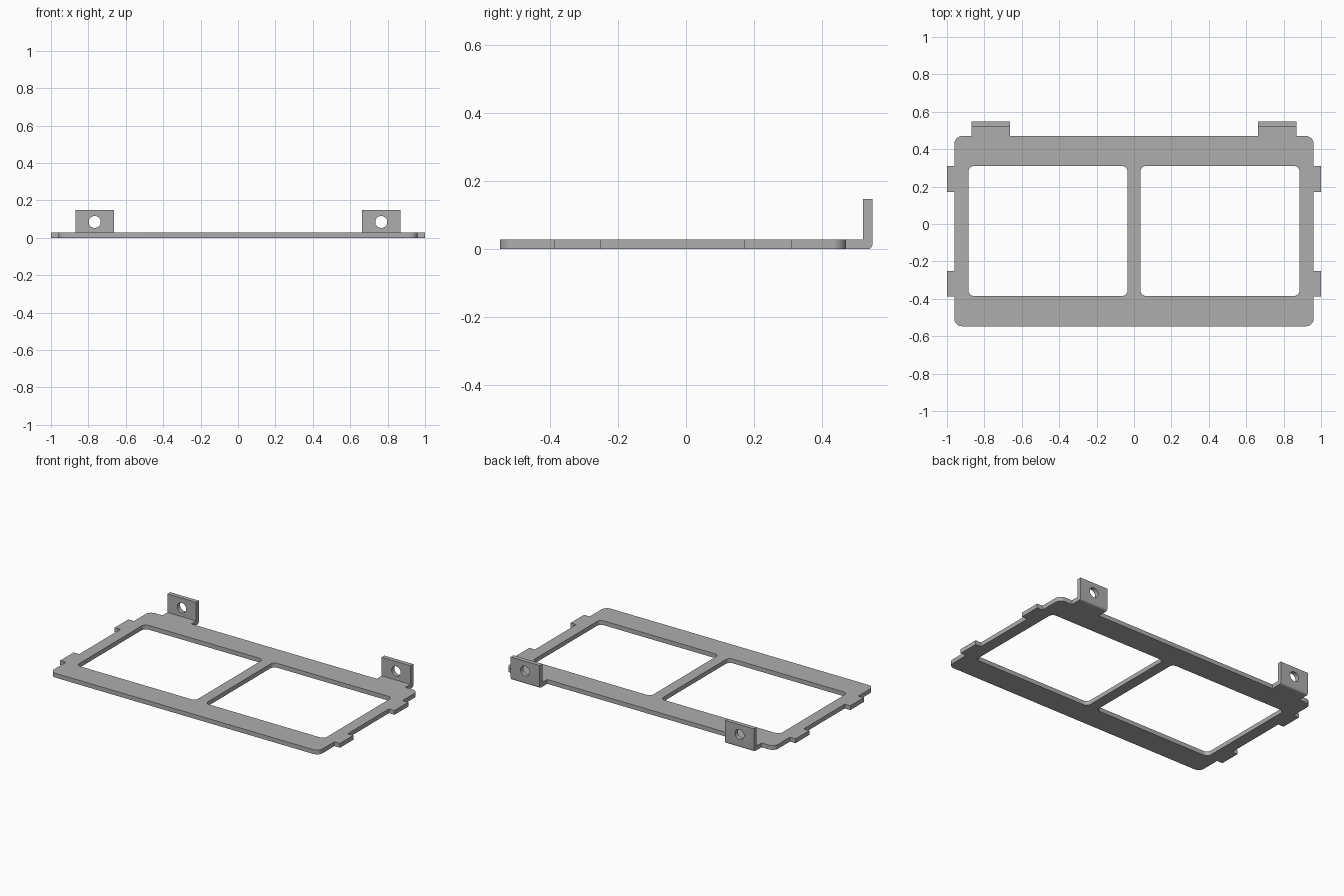
import bpy, math
from mathutils import Matrix

if "Cube" in bpy.data.objects:
    bpy.data.objects.remove(bpy.data.objects["Cube"])

T = 0.028  # sheet thickness

steel = bpy.data.materials.new("grey_steel")
steel.diffuse_color = (0.42, 0.42, 0.42, 1)
steel.use_nodes = True
steel.node_tree.nodes["Principled BSDF"].inputs["Base Color"].default_value = steel.diffuse_color


def arc(cx, cy, r, a0, a1, n=8):
    return [(cx + r * math.cos(math.radians(a0 + (a1 - a0) * i / n)),
             cy + r * math.sin(math.radians(a0 + (a1 - a0) * i / n))) for i in range(n + 1)]


def rounded_rect(x0, x1, y0, y1, r):
    return (arc(x1 - r, y0 + r, r, -90, 0) + arc(x1 - r, y1 - r, r, 0, 90)
            + arc(x0 + r, y1 - r, r, 90, 180) + arc(x0 + r, y0 + r, r, 180, 270))


def sheet(name, loops, depth, matrix):
    """Fill 2D loops (later loops are holes) and extrude them by depth."""
    cu = bpy.data.curves.new(name, 'CURVE')
    cu.dimensions = '2D'
    cu.fill_mode = 'BOTH'
    cu.extrude = depth / 2
    for pts in loops:
        sp = cu.splines.new('POLY')
        sp.points.add(len(pts) - 1)
        for p, (x, y) in zip(sp.points, pts):
            p.co = (x, y, 0, 1)
        sp.use_cyclic_u = True
    ob = bpy.data.objects.new(name, cu)
    bpy.context.collection.objects.link(ob)
    ob.matrix_world = matrix
    bpy.ops.object.select_all(action='DESELECT')
    ob.select_set(True)
    bpy.context.view_layer.objects.active = ob
    bpy.ops.object.convert(target='MESH')
    ob = bpy.context.object
    ob.name = name
    ob.data.materials.clear()
    ob.data.materials.append(steel)
    # Weld caps to the walls
    bpy.ops.object.mode_set(mode='EDIT')
    bpy.ops.mesh.select_all(action='SELECT')
    bpy.ops.mesh.remove_doubles(threshold=0.0001)
    bpy.ops.mesh.normals_make_consistent(inside=False)
    bpy.ops.object.mode_set(mode='OBJECT')
    bpy.ops.object.shade_smooth_by_angle(angle=math.radians(30))
    return ob


# Frame plate: right half of the outline with side tabs, mirrored to the left
R = 0.04
right = (arc(0.96 - R, -0.547 + R, R, -90, 0)
         + [(0.96, -0.387), (1, -0.387), (1, -0.25), (0.96, -0.25),
            (0.96, 0.17), (1, 0.17), (1, 0.31), (0.96, 0.31)]
         + arc(0.96 - R, 0.47 - R, R, 0, 90))
outline = right + [(-x, y) for x, y in reversed(right)]
windows = [rounded_rect(0.035, 0.885, -0.385, 0.31, 0.03),
           rounded_rect(-0.885, -0.035, -0.385, 0.31, 0.03)]
sheet("frame_plate", [outline] + windows, T, Matrix.Translation((0, 0, T / 2)))

# Bent ears: L profile in the YZ plane, extruded along x, with a screw hole
profile = ([(0.47, 0)] + arc(0.548 - 0.014, 0.014, 0.014, -90, 0)
           + [(0.548, 0.148), (0.52, 0.148), (0.52, T), (0.47, T)])
for side, label in ((-1, "left"), (1, "right")):
    x = 0.766 * side
    to_yz = Matrix(((0, 0, 1, x), (1, 0, 0, 0), (0, 1, 0, 0), (0, 0, 0, 1)))
    ear = sheet(label + "_ear", [profile], 0.206, to_yz)
    bpy.ops.mesh.primitive_cylinder_add(vertices=32, radius=0.032, depth=0.1,
                                        location=(x, 0.534, 0.085),
                                        rotation=(math.pi / 2, 0, 0))
    cutter = bpy.context.object
    cutter.data.materials.append(steel)
    bpy.context.view_layer.objects.active = ear
    mod = ear.modifiers.new("screw_hole", 'BOOLEAN')
    mod.operation = 'DIFFERENCE'
    mod.solver = 'EXACT'
    mod.object = cutter
    bpy.ops.object.modifier_apply(modifier=mod.name)
    bpy.data.objects.remove(cutter)
    bpy.ops.object.select_all(action='DESELECT')
    ear.select_set(True)
    bpy.ops.object.shade_smooth_by_angle(angle=math.radians(30))
